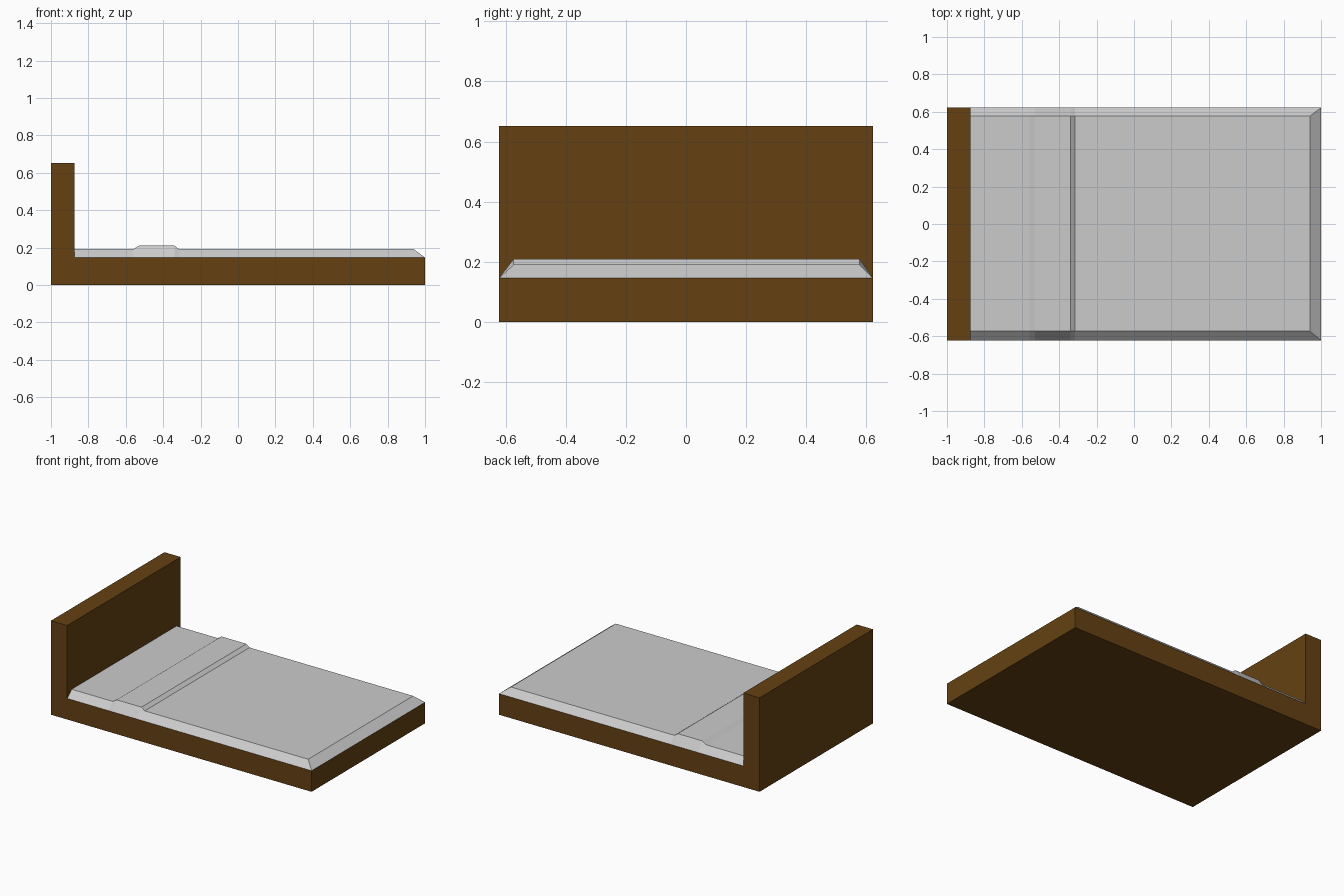
import bpy, bmesh

if "Cube" in bpy.data.objects:
    bpy.data.objects.remove(bpy.data.objects["Cube"])

W = 0.622        # half width of the bed
BASE = 0.146     # top of the base


def finish(bm, name, mat=None):
    bmesh.ops.recalc_face_normals(bm, faces=bm.faces)
    me = bpy.data.meshes.new(name)
    bm.to_mesh(me)
    bm.free()
    if mat:
        me.materials.append(mat)
    ob = bpy.data.objects.new(name, me)
    bpy.context.collection.objects.link(ob)
    return ob


wood = bpy.data.materials.new("dark_wood")
wood.diffuse_color = (0.13, 0.053, 0.006, 1)
wood.use_nodes = True
wood.node_tree.nodes["Principled BSDF"].inputs["Base Color"].default_value = wood.diffuse_color

# bed frame: L-shaped side profile (base and headboard) extruded across the width
profile = [(-1, 0), (1, 0), (1, BASE), (-0.875, BASE), (-0.875, 0.652), (-1, 0.652)]
bm = bmesh.new()
side = bm.faces.new([bm.verts.new((x, -W, z)) for x, z in profile])
ext = bmesh.ops.extrude_face_region(bm, geom=[side], use_keep_orig=True)
bmesh.ops.translate(bm, vec=(0, 2 * W, 0),
                    verts=[v for v in ext["geom"] if isinstance(v, bmesh.types.BMVert)])
finish(bm, "bed_frame", wood)

# mattress with folded blanket band: cross-sections (bottom x, top x, top z) along the length
sections = [(-0.875, -0.875, 0.191), (-0.56, -0.56, 0.191), (-0.53, -0.53, 0.21),
            (-0.34, -0.34, 0.21), (-0.315, -0.315, 0.191), (1, 0.94, 0.191)]
bm = bmesh.new()
rows = [[bm.verts.new(p) for p in ((xb, -W, BASE), (xt, -0.573, z),
                                   (xt, 0.577, z), (xb, W, BASE))]
        for xb, xt, z in sections]
for a, b in zip(rows, rows[1:]):
    for i in range(3):
        bm.faces.new((a[i], b[i], b[i + 1], a[i + 1]))
bm.faces.new(rows[-1])   # sloped foot end
finish(bm, "mattress")
